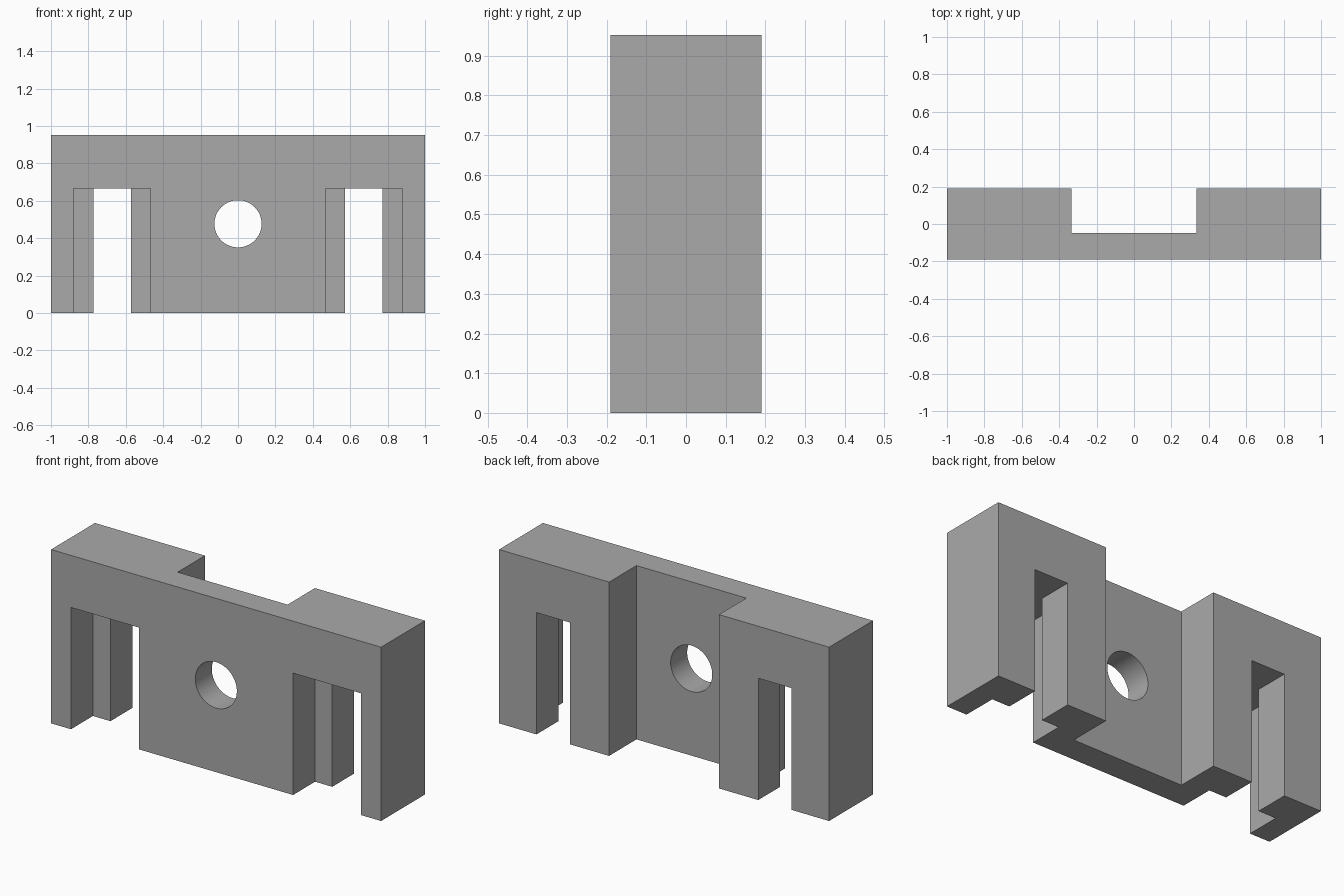
import bpy
import math

if "Cube" in bpy.data.objects:
    bpy.data.objects.remove(bpy.data.objects["Cube"], do_unlink=True)

HEIGHT, HALF_DEPTH = 0.952, 0.19
SLOT_TOP, RECESS_Y = 0.667, -0.047

grey = bpy.data.materials.new("plain grey")
grey.use_nodes = True
colour = (0.4, 0.4, 0.4, 1)
grey.diffuse_color = colour
grey.node_tree.nodes["Principled BSDF"].inputs["Base Color"].default_value = colour


def box(name, x, y, z):
    """Box spanning the given (low, high) ranges."""
    ranges = (x, y, z)
    bpy.ops.mesh.primitive_cube_add(size=1, location=[sum(r) / 2 for r in ranges])
    obj = bpy.context.object
    obj.name = name
    obj.scale = [r[1] - r[0] for r in ranges]
    bpy.ops.object.transform_apply(location=True, rotation=True, scale=True)
    obj.data.materials.append(grey)
    return obj


def cut(body, cutter):
    """Subtract the cutter from the body and discard it."""
    cutter.hide_render = True
    mod = body.modifiers.new(cutter.name, "BOOLEAN")
    mod.operation = "DIFFERENCE"
    mod.solver = "EXACT"
    mod.object = cutter
    bpy.context.view_layer.objects.active = body
    bpy.ops.object.modifier_apply(modifier=mod.name)
    bpy.data.objects.remove(cutter, do_unlink=True)


# Solid block
body = box("slotted_bracket", (-1, 1), (-HALF_DEPTH, HALF_DEPTH), (0, HEIGHT))

# Central recess in the back
cut(body, box("back_recess", (-0.333, 0.333), (RECESS_Y, 0.5), (-0.1, 1.1)))

# Stepped slots: wide in the front half, narrow right through
for side in (-1, 1):
    for name, edges, y in (("wide_slot", (0.467, 0.879), (-0.5, 0)),
                           ("narrow_slot", (0.571, 0.773), (-0.4, 0.5))):
        x = sorted(side * e for e in edges)
        cut(body, box(name, x, y, (-0.1, SLOT_TOP)))

# Round hole through the thin wall
bpy.ops.mesh.primitive_cylinder_add(vertices=64, radius=0.126, depth=1,
                                    location=(0, 0, 0.477),
                                    rotation=(math.pi / 2, 0, 0))
hole = bpy.context.object
hole.name = "bolt_hole"
hole.data.materials.append(grey)
cut(body, hole)

# Smooth the hole wall, keep the block edges sharp
bpy.ops.object.select_all(action="DESELECT")
body.select_set(True)
bpy.context.view_layer.objects.active = body
bpy.ops.object.shade_smooth_by_angle(angle=math.radians(30))
